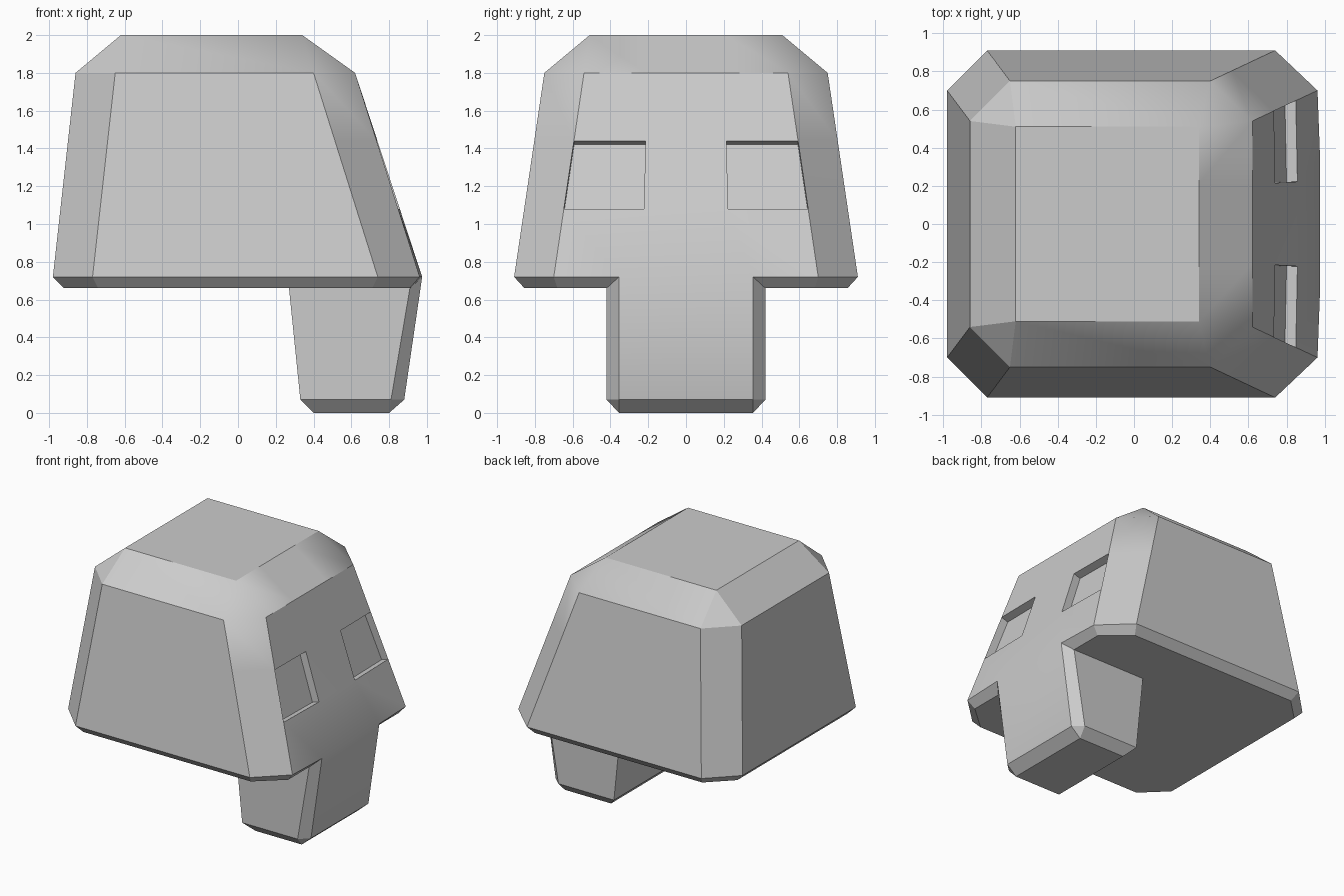
import bpy, bmesh, math

if "Cube" in bpy.data.objects:
    bpy.data.objects.remove(bpy.data.objects["Cube"])

bm = bmesh.new()
cache = {}


def vert(x, y, z):
    key = (round(x, 4), round(y, 4), round(z, 4))
    if key not in cache:
        cache[key] = bm.verts.new(key)
    return cache[key]


def ring(half):
    """Closed loop from its +y half, mirrored across y = 0."""
    return [vert(*p) for p in half] + [vert(x, -y, z) for x, y, z in reversed(half)]


def face(verts):
    unique = list(dict.fromkeys(verts))
    return bm.faces.new(unique) if len(unique) > 2 else None


def bridge(a, b, skip=()):
    n = len(a)
    return [None if i in skip else
            face([a[i], a[(i + 1) % n], b[(i + 1) % n], b[i]]) for i in range(n)]


# Cranium loops, back to front on the +y side
low = [(-.98, .70, .72), (-.77, .91, .72), (.74, .91, .72), (.962, .70, .72), (.975, .355, .72)]
high = [(-.86, .54, 1.8), (-.65, .75, 1.8), (.40, .75, 1.8), (.62, .54, 1.8), (.62, .21, 1.8)]
base = [(-.92, .68, .66), (-.74, .855, .66), (.71, .855, .66), (.91, .68, .66), (.91, .42, .66)]
crown = [(-.62, .51, 2), (-.62, .51, 2), (.34, .51, 2), (.34, .51, 2), (.34, .21, 2)]


def between(z, inner_y):
    t = (z - .72) / 1.08
    pts = [tuple(p + (q - p) * t for p, q in zip(a, b)) for a, b in zip(low, high)]
    pts[4] = (pts[4][0], inner_y, z)
    return pts


r_base, r_low, r_high, r_crown = map(ring, (base, low, high, crown))
r_eye_low, r_eye_high = ring(between(1.08, .222)), ring(between(1.44, .215))
bridge(r_base, r_low, skip=(4,))
bridge(r_low, r_eye_low)
eye_band = bridge(r_eye_low, r_eye_high)
bridge(r_eye_high, r_high)
bridge(r_high, r_crown)
face(r_crown)

# Jaw, growing out of the face and the underside
j_top = ring([(.27, .42, .66), (.91, .42, .66), (.975, .355, .72)])
j_mid = ring([(.33, .42, .07), (.81, .42, .07), (.88, .355, .07)])
j_end = ring([(.40, .355, 0), (.80, .355, 0), (.80, .355, 0)])
bridge(j_top, j_mid)
bridge(j_mid, j_end)
face(j_end)

# Underside around the jaw
face(r_base[:5] + [j_top[0], j_top[5]] + r_base[5:])

# Recessed eye sockets
bmesh.ops.recalc_face_normals(bm, faces=bm.faces[:])
bmesh.ops.inset_individual(bm, faces=[eye_band[3], eye_band[5]], thickness=0, depth=-.06)

mesh = bpy.data.meshes.new("skull")
bm.to_mesh(mesh)
bm.free()
skull = bpy.data.objects.new("skull", mesh)
bpy.context.collection.objects.link(skull)
bpy.context.view_layer.objects.active = skull
skull.select_set(True)
bpy.ops.object.shade_smooth_by_angle(angle=math.radians(30))
